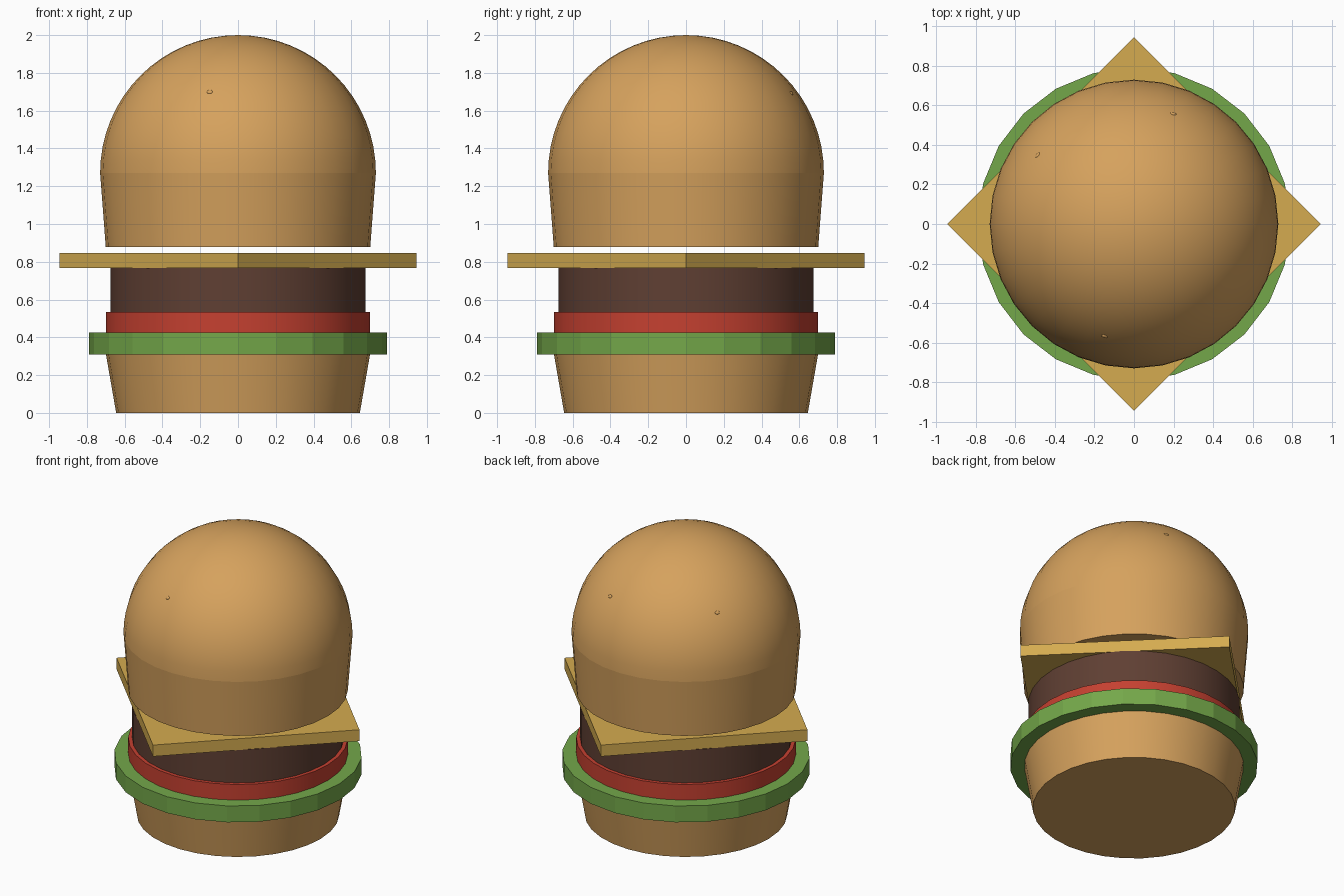
import bpy, bmesh, math
from mathutils import Vector

cube = bpy.data.objects.get("Cube")
if cube:
    bpy.data.objects.remove(cube, do_unlink=True)


def material(name, rgb):
    m = bpy.data.materials.new(name)
    m.use_nodes = True
    m.diffuse_color = (*rgb, 1)
    m.node_tree.nodes["Principled BSDF"].inputs["Base Color"].default_value = (*rgb, 1)
    return m


BUN = material("toasted bun", (0.67, 0.36, 0.11))
CHEESE = material("cheese yellow", (0.66, 0.41, 0.08))
PATTY = material("patty brown", (0.115, 0.05, 0.033))
TOMATO = material("tomato red", (0.56, 0.052, 0.03))
LETTUCE = material("lettuce green", (0.175, 0.39, 0.068))


def finish(name, mat, smooth=True):
    ob = bpy.context.object
    ob.name = ob.data.name = name
    ob.data.materials.append(mat)
    if smooth:
        bpy.ops.object.shade_smooth_by_angle(angle=math.radians(30))
    return ob


def layer(name, mat, z0, z1, r0, r1, sides=32, smooth=True):
    """Capped round slab, possibly tapered, between two heights."""
    bpy.ops.mesh.primitive_cone_add(vertices=sides, radius1=r0, radius2=r1,
                                    depth=z1 - z0, location=(0, 0, (z0 + z1) / 2))
    return finish(name, mat, smooth)


# Stacked round layers, bottom to top
SEAM, R = 1.27, 0.73
layer("bottom_bun", BUN, 0, 0.315, 0.645, 0.70)
layer("lettuce", LETTUCE, 0.31, 0.425, 0.79, 0.79, 24, False)
layer("tomato", TOMATO, 0.42, 0.535, 0.70, 0.70)
layer("patty", PATTY, 0.53, 0.768, 0.675, 0.675)

# Square cheese slice with its corners on the axes
layer("cheese_slice", CHEESE, 0.767, 0.847, 0.945, 0.945, 4, False)

# Top bun: tapered wall and half-sphere dome, meeting at a crisp seam
layer("top_bun_wall", BUN, 0.877, SEAM, 0.70, R)
bpy.ops.mesh.primitive_uv_sphere_add(segments=32, ring_count=32, radius=R,
                                     location=(0, 0, SEAM))
dome = finish("top_bun_dome", BUN)
bm = bmesh.new()
bm.from_mesh(dome.data)
bmesh.ops.delete(bm, geom=[v for v in bm.verts if v.co.z < -0.001], context='VERTS')
bm.to_mesh(dome.data)
bm.free()

# Sesame seeds almost sunk into the dome
for i, (x, y) in enumerate([(-0.49, 0.35), (0.2, 0.56), (-0.15, -0.57)]):
    normal = Vector((x, y, math.sqrt(R * R - x * x - y * y))).normalized()
    bpy.ops.mesh.primitive_uv_sphere_add(segments=12, ring_count=8, radius=1,
                                         location=normal * (R - 0.003) + Vector((0, 0, SEAM)))
    seed = finish(f"sesame_seed_{i + 1}", BUN)
    seed.scale = (0.016, 0.012, 0.007)
    seed.rotation_euler = normal.to_track_quat('Z', 'Y').to_euler()
